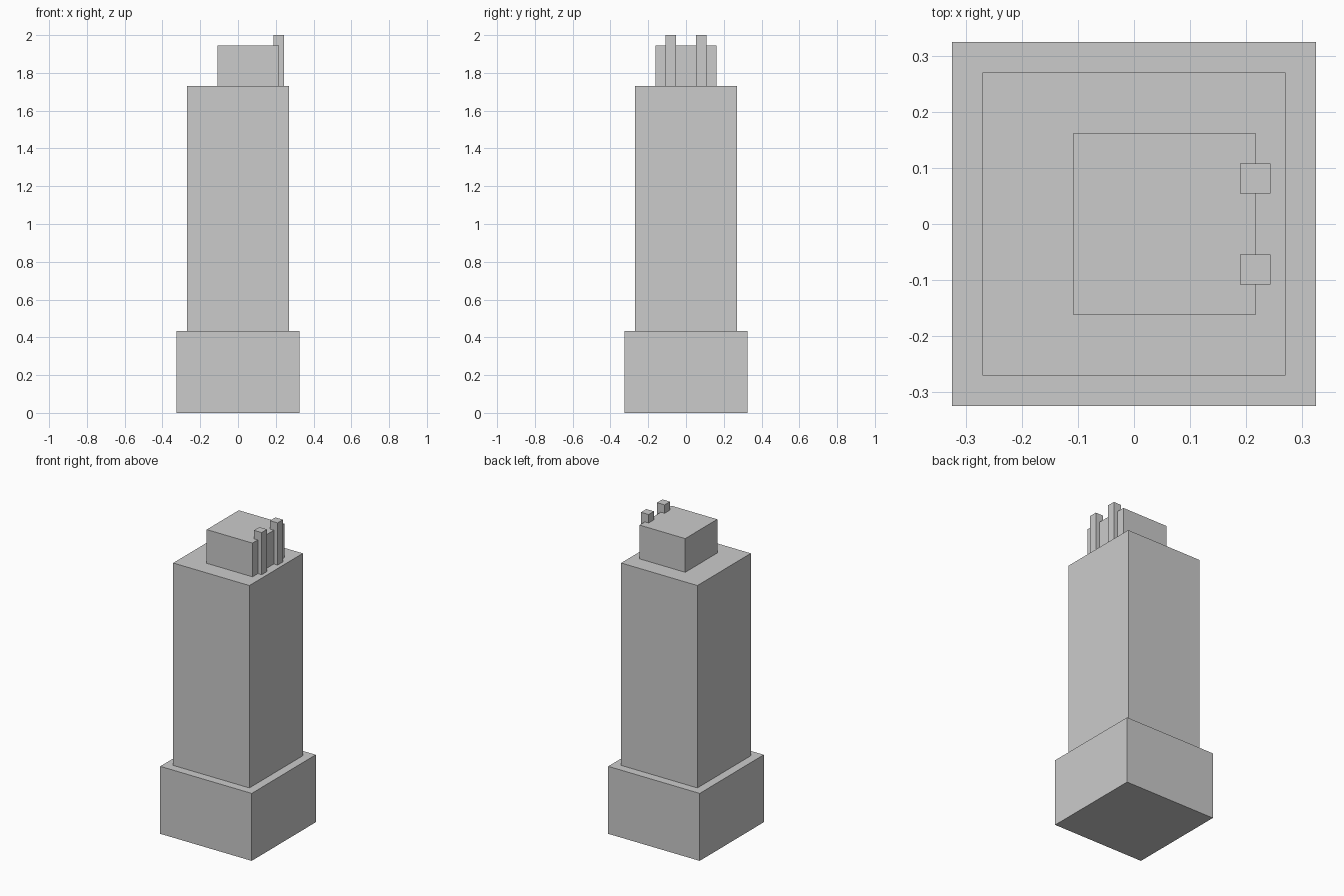
import bpy

if "Cube" in bpy.data.objects:
    bpy.data.objects.remove(bpy.data.objects["Cube"])

U = 2 / 37  # the whole model sits on a regular grid of this unit


def box(name, x, y, z):
    """Box spanning the (min, max) ranges given in grid units."""
    bpy.ops.mesh.primitive_cube_add(size=1)
    ob = bpy.context.object
    ob.name = ob.data.name = name
    centre = [(a + b) / 2 * U for a, b in (x, y, z)]
    size = [(b - a) * U for a, b in (x, y, z)]
    for v in ob.data.vertices:
        v.co = [c * s for c, s in zip(v.co, size)]
    ob.location = centre
    return ob


# Stacked main volumes
box("base", (-6, 6), (-6, 6), (0, 8))
box("shaft", (-5, 5), (-5, 5), (8, 32))
box("top_block", (-2, 4), (-3, 3), (32, 36))

# Pair of posts straddling the right face of the top block
for side, label in ((-1, "front"), (1, "back")):
    y = sorted((side * 1, side * 2))
    box(f"{label}_post", (3.5, 4.5), y, (32, 37))
